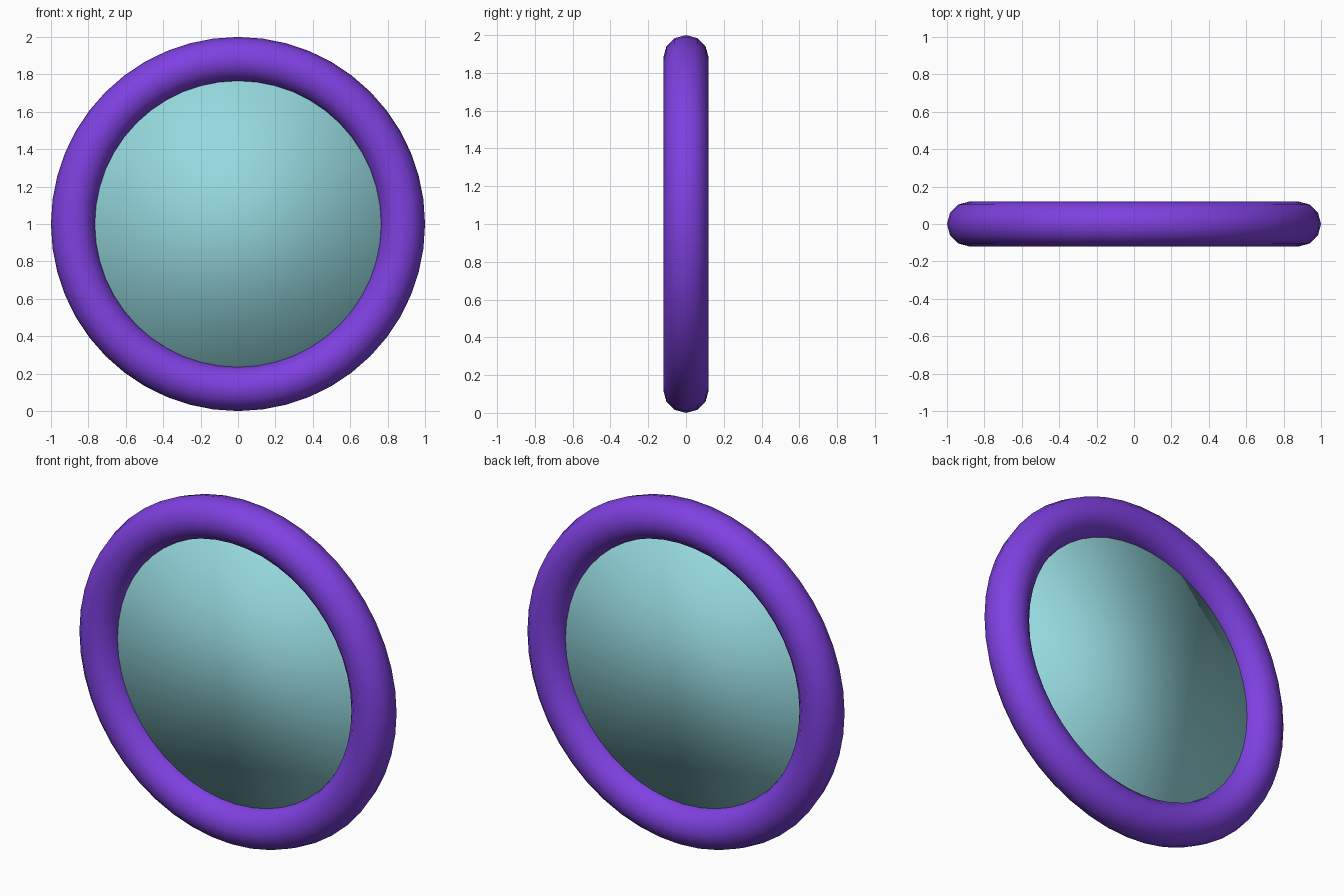
import bpy
import math

cube = bpy.data.objects.get("Cube")
if cube:
    bpy.data.objects.remove(cube, do_unlink=True)


def material(name, rgb):
    mat = bpy.data.materials.new(name)
    mat.use_nodes = True
    mat.diffuse_color = (*rgb, 1)
    mat.node_tree.nodes["Principled BSDF"].inputs["Base Color"].default_value = (*rgb, 1)
    return mat


def finish(name, mat):
    obj = bpy.context.object
    obj.name = name
    obj.data.materials.append(mat)
    bpy.ops.object.shade_smooth()
    return obj


SEGMENTS = 48
RING_RADIUS = 0.88
TUBE_RADIUS = 0.12
upright = dict(location=(0, 0, 1), rotation=(math.pi / 2, 0, 0))

# Round tube frame standing upright
bpy.ops.mesh.primitive_torus_add(
    major_radius=RING_RADIUS, minor_radius=TUBE_RADIUS,
    major_segments=SEGMENTS, minor_segments=12, **upright)
finish("ring_frame", material("purple", (0.21, 0.052, 0.75)))

# Thin pane filling the ring, its rim hidden inside the tube
bpy.ops.mesh.primitive_cylinder_add(
    vertices=SEGMENTS, radius=0.82, depth=0.04, **upright)
finish("glass_disc", material("pale aqua", (0.30, 0.69, 0.73)))
